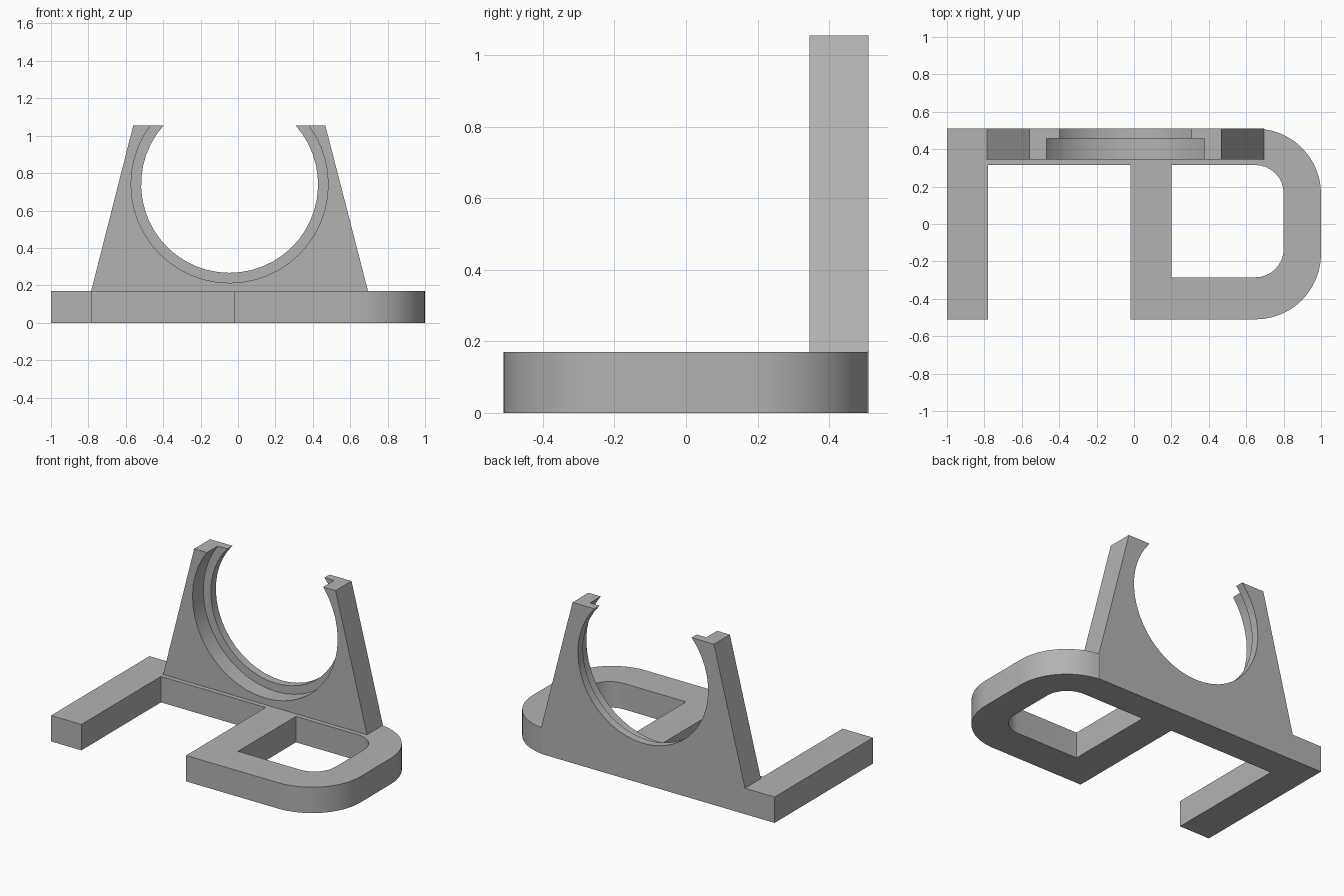
import bpy, bmesh
from math import cos, sin, pi, radians, asin
from mathutils import Vector

cube = bpy.data.objects.get("Cube")
if cube:
    bpy.data.objects.remove(cube, do_unlink=True)

grey = bpy.data.materials.new("plain grey")
grey.use_nodes = True
grey.diffuse_color = (0.45, 0.45, 0.45, 1)
grey.node_tree.nodes["Principled BSDF"].inputs["Base Color"].default_value = grey.diffuse_color


def arc(cx, cy, r, start, end, steps):
    """Points along a circular arc, angles in radians."""
    angles = [start + (end - start) * i / steps for i in range(steps + 1)]
    return [(cx + r * cos(a), cy + r * sin(a)) for a in angles]


def plate(name, loops, place, push):
    """Fill closed loops (outline, then holes) and extrude them into a solid."""
    bm = bmesh.new()
    for loop in loops:
        verts = [bm.verts.new(place(u, v)) for u, v in loop]
        for a, b in zip(verts, verts[1:] + verts[:1]):
            bm.edges.new((a, b))
    bmesh.ops.triangle_fill(bm, use_beauty=True, edges=bm.edges[:])
    bmesh.ops.dissolve_limit(bm, angle_limit=0.01, verts=bm.verts[:], edges=bm.edges[:])
    grown = bmesh.ops.extrude_face_region(bm, geom=bm.faces[:], use_keep_orig=True)
    moved = [g for g in grown["geom"] if isinstance(g, bmesh.types.BMVert)]
    bmesh.ops.translate(bm, verts=moved, vec=Vector(push))
    bmesh.ops.recalc_face_normals(bm, faces=bm.faces[:])
    mesh = bpy.data.meshes.new(name)
    bm.to_mesh(mesh)
    bm.free()
    mesh.materials.append(grey)
    obj = bpy.data.objects.new(name, mesh)
    bpy.context.collection.objects.link(obj)
    return obj


def activate(obj):
    bpy.ops.object.select_all(action='DESELECT')
    obj.select_set(True)
    bpy.context.view_layer.objects.active = obj


# Flat base: left-open leg, back bar and rounded loop in one outline
base_top, back, inner_back = 0.17, 0.51, 0.315
bend_x, bend_y = 0.65, 0.16
outline = [(-1, back), (-1, -back), (-0.78, -back), (-0.78, inner_back),
           (-0.02, inner_back), (-0.02, -back)]
outline += arc(bend_x, -bend_y, 0.35, -pi / 2, 0, 12)
outline += arc(bend_x, bend_y, 0.35, 0, radians(82), 12)
outline += [(0.695, back)]
window = [(0.2, inner_back), (0.2, -0.285)]
window += arc(bend_x, -0.135, 0.15, -pi / 2, 0, 8)
window += arc(bend_x, 0.165, 0.15, 0, pi / 2, 8)
base = plate("base", [outline, window], lambda u, v: (u, v, 0), (0, 0, base_top))

# Upright cradle: tapered wall with a round bore open at the top
cx, cz, lip_r, recess_r, top = -0.045, 0.74, 0.473, 0.527, 1.055
front, lip_front = 0.345, 0.457
tip = asin((top - cz) / lip_r)
wall = [(-0.56, top), (-0.785, base_top), (0.695, base_top), (0.467, top)]
wall += arc(cx, cz, lip_r, tip, -pi - tip, 36)
cradle = plate("cradle", [wall], lambda u, v: (u, front, v), (0, back - front, 0))

# Wider recess cut from the front, leaving a thin lip at the back
cutter = plate("recess_cutter", [arc(cx, cz, recess_r, 0, 2 * pi * 47 / 48, 47)],
               lambda u, v: (u, front - 0.1, v), (0, lip_front - front + 0.1, 0))
cutter.hide_render = True
cut = cradle.modifiers.new("recess", 'BOOLEAN')
cut.operation = 'DIFFERENCE'
cut.solver = 'EXACT'
cut.object = cutter
activate(cradle)
bpy.ops.object.modifier_apply(modifier=cut.name)
bpy.data.objects.remove(cutter, do_unlink=True)

for obj in (base, cradle):
    activate(obj)
    bpy.ops.object.shade_smooth_by_angle(angle=radians(25))
